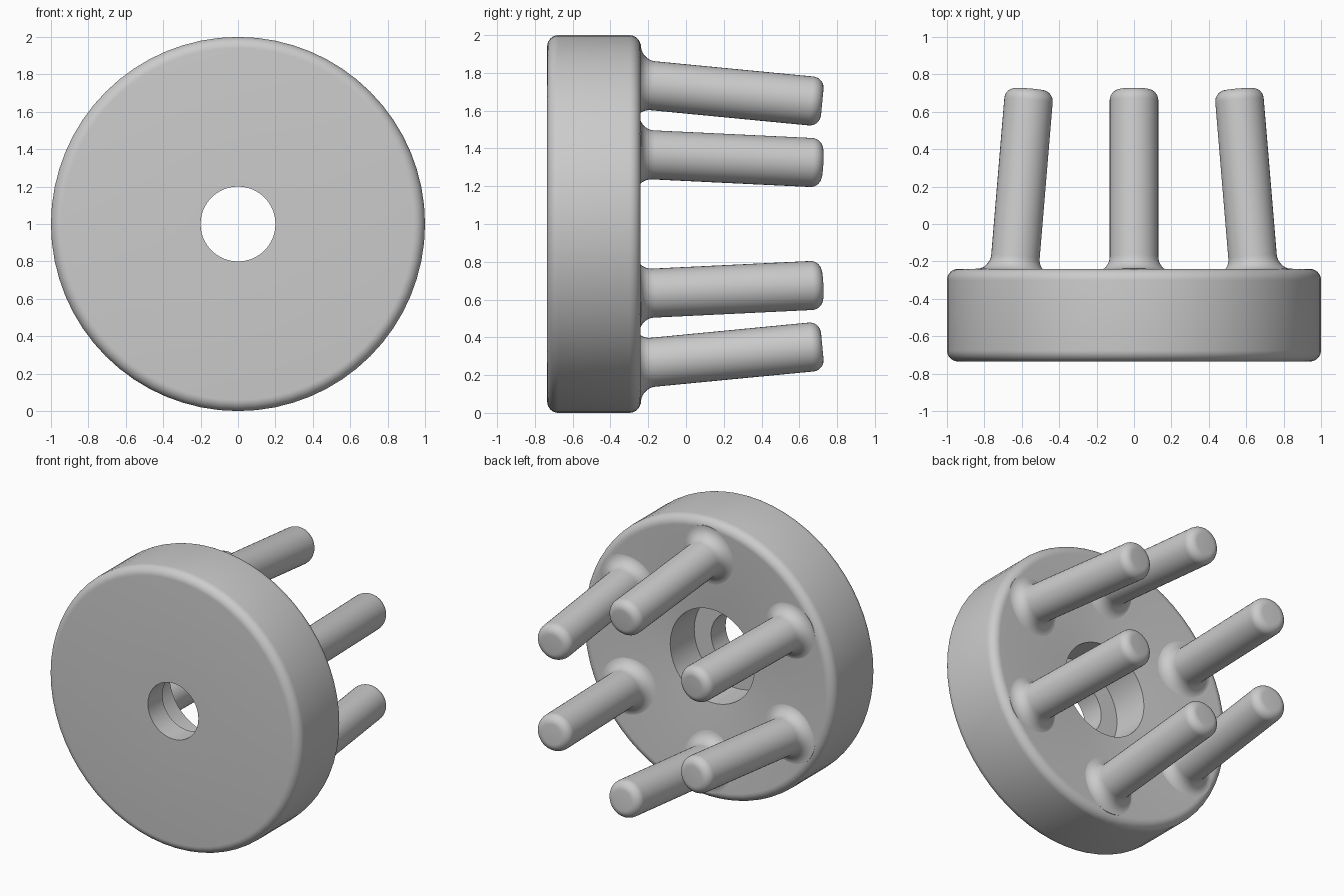
import bpy, bmesh
from math import radians, sin, cos, tan
from mathutils import Matrix, Vector

cube = bpy.data.objects.get("Cube")
if cube:
    bpy.data.objects.remove(cube, do_unlink=True)

grey = bpy.data.materials.new("plain grey")
grey.use_nodes = True
COLOUR = (0.6, 0.6, 0.6, 1)
grey.diffuse_color = COLOUR
grey.node_tree.nodes["Principled BSDF"].inputs["Base Color"].default_value = COLOUR

TILT = 5.5                      # slope of the dished back face, in degrees
FRONT, BACK = -0.735, -0.24     # thickness of the disc along y
TO_WORLD = Matrix.Translation((0, 0, 1)) @ Matrix.Rotation(radians(-90), 4, "X")


def arc(r, h, radius, start, end, steps=8):
    """Points of a fillet around (r, h), angles in degrees."""
    angles = [radians(start + (end - start) * i / steps) for i in range(steps + 1)]
    return [(r + radius * cos(a), h + radius * sin(a)) for a in angles]


def lathe(name, profile, segments, closed):
    """Spin (radius, height) points around z into a smooth mesh."""
    bm = bmesh.new()
    verts = [bm.verts.new((r, 0, h)) for r, h in profile]
    edges = [bm.edges.new(pair) for pair in zip(verts, verts[1:])]
    if closed:
        edges.append(bm.edges.new((verts[-1], verts[0])))
    bmesh.ops.spin(bm, geom=verts + edges, axis=(0, 0, 1), cent=(0, 0, 0),
                   angle=radians(360), steps=segments, use_duplicate=False)
    bmesh.ops.remove_doubles(bm, verts=bm.verts, dist=0.0001)
    bmesh.ops.recalc_face_normals(bm, faces=bm.faces)
    mesh = bpy.data.meshes.new(name)
    bm.to_mesh(mesh)
    bm.free()
    mesh.materials.append(grey)
    return mesh


def place(name, mesh, matrix):
    obj = bpy.data.objects.new(name, mesh)
    bpy.context.collection.objects.link(obj)
    obj.matrix_world = matrix
    bpy.ops.object.select_all(action="DESELECT")
    obj.select_set(True)
    bpy.context.view_layer.objects.active = obj
    bpy.ops.object.shade_smooth_by_angle(angle=radians(30))
    return obj


# Disc: rounded rim, shallow conical back, stepped centre bore
BORE, COUNTERBORE, STEP, ROUND = 0.2, 0.334, -0.57, 0.06
rim = arc(1 - ROUND, BACK - ROUND, ROUND, 0, 90 + TILT)


def dish(r):
    return rim[-1][1] - (rim[-1][0] - r) * tan(radians(TILT))


disc = [(BORE, FRONT)]
disc += arc(1 - ROUND, FRONT + ROUND, ROUND, -90, 0)
disc += rim
disc += [(COUNTERBORE, dish(COUNTERBORE)), (COUNTERBORE, STEP), (BORE, STEP)]
place("disc", lathe("disc", disc, 64, True), TO_WORLD)

# Pins: flared foot, straight shaft, rounded tip, square to the dished face
PIN, FLARE, LENGTH, RING = 0.13, 0.085, 0.985, 0.74
foot = PIN + FLARE
pin = [(foot, -0.03)]
pin += arc(foot, FLARE, FLARE, 270, 180)
pin += arc(PIN - ROUND, LENGTH - ROUND, ROUND, 0, 90)
pin += [(0, LENGTH)]
pin_mesh = lathe("pin", pin, 40, False)

for i in range(6):
    spot = (Matrix.Rotation(radians(30 + 60 * i), 4, "Z")
            @ Matrix.Translation(Vector((RING, 0, dish(RING))))
            @ Matrix.Rotation(radians(-TILT), 4, "Y"))
    place(f"pin_{i + 1}", pin_mesh, TO_WORLD @ spot)
